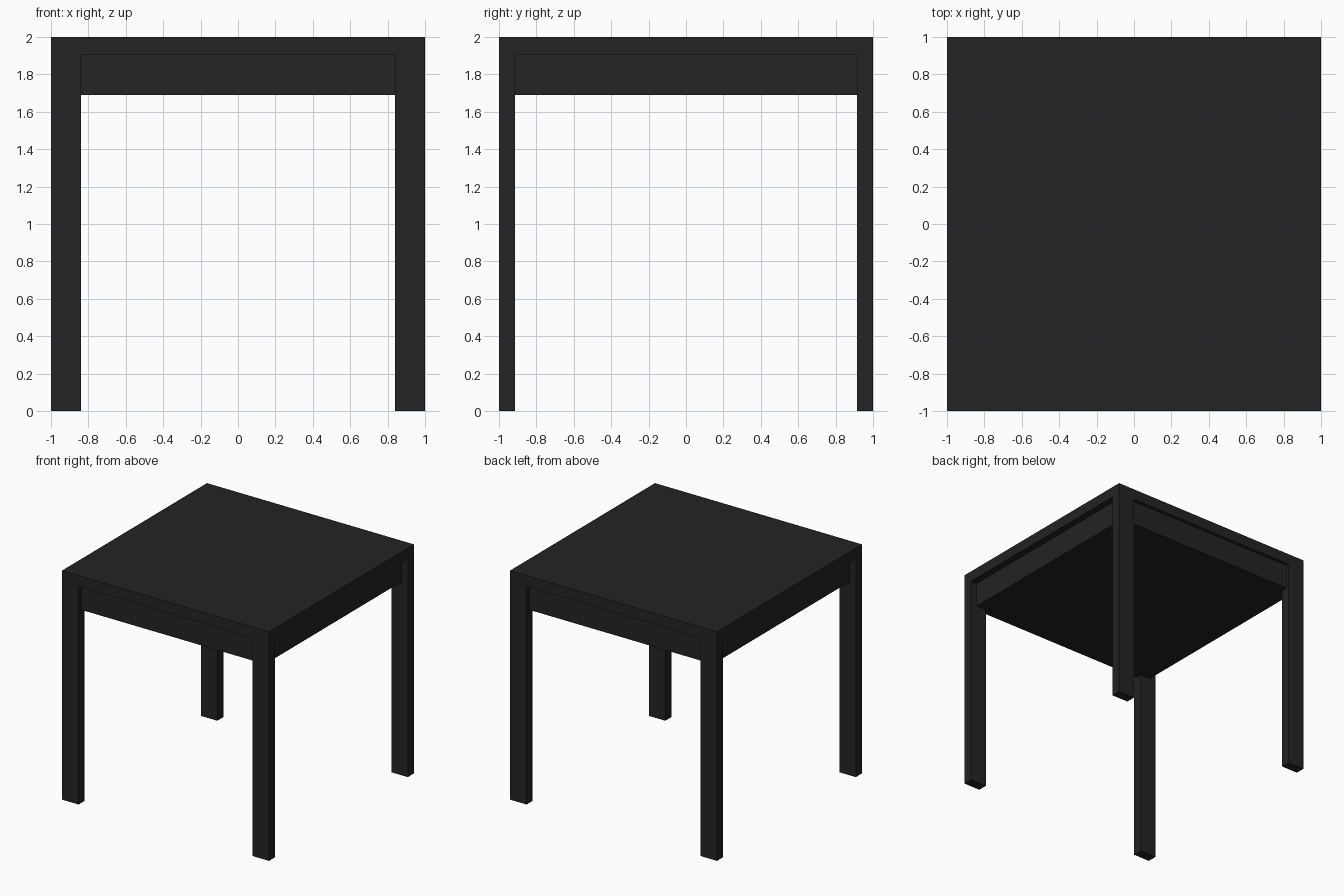
import bpy

if "Cube" in bpy.data.objects:
    bpy.data.objects.remove(bpy.data.objects["Cube"])

# single black finish
black = bpy.data.materials.new("black_finish")
black.diffuse_color = (0.017, 0.017, 0.017, 1.0)
black.use_nodes = True
black.node_tree.nodes["Principled BSDF"].inputs["Base Color"].default_value = black.diffuse_color


def box(name, lo, hi):
    """Axis-aligned box between two corners."""
    centre = [(a + b) / 2 for a, b in zip(lo, hi)]
    bpy.ops.mesh.primitive_cube_add(size=1, location=centre)
    ob = bpy.context.object
    ob.name = name
    ob.scale = [b - a for a, b in zip(lo, hi)]
    bpy.ops.object.transform_apply(location=False, rotation=False, scale=True)
    ob.data.materials.append(black)
    return ob


LEG_X, LEG_Y = 0.16, 0.085   # leg section
TOP_Z, APRON_Z = 1.905, 1.69  # undersides of table top and apron

# table top
box("table_top", (-1, -1, TOP_Z), (1, 1, 2))

# closed apron under the top, set back from the edges
box("apron", (-0.94, -0.97, APRON_Z), (0.94, 0.97, TOP_Z))

# four corner legs, flush with the top
for sx, side in ((-1, "left"), (1, "right")):
    for sy, end in ((-1, "front"), (1, "back")):
        cx, cy = sx * (1 - LEG_X / 2), sy * (1 - LEG_Y / 2)
        box(f"{end}_{side}_leg",
            (cx - LEG_X / 2, cy - LEG_Y / 2, 0),
            (cx + LEG_X / 2, cy + LEG_Y / 2, TOP_Z))
